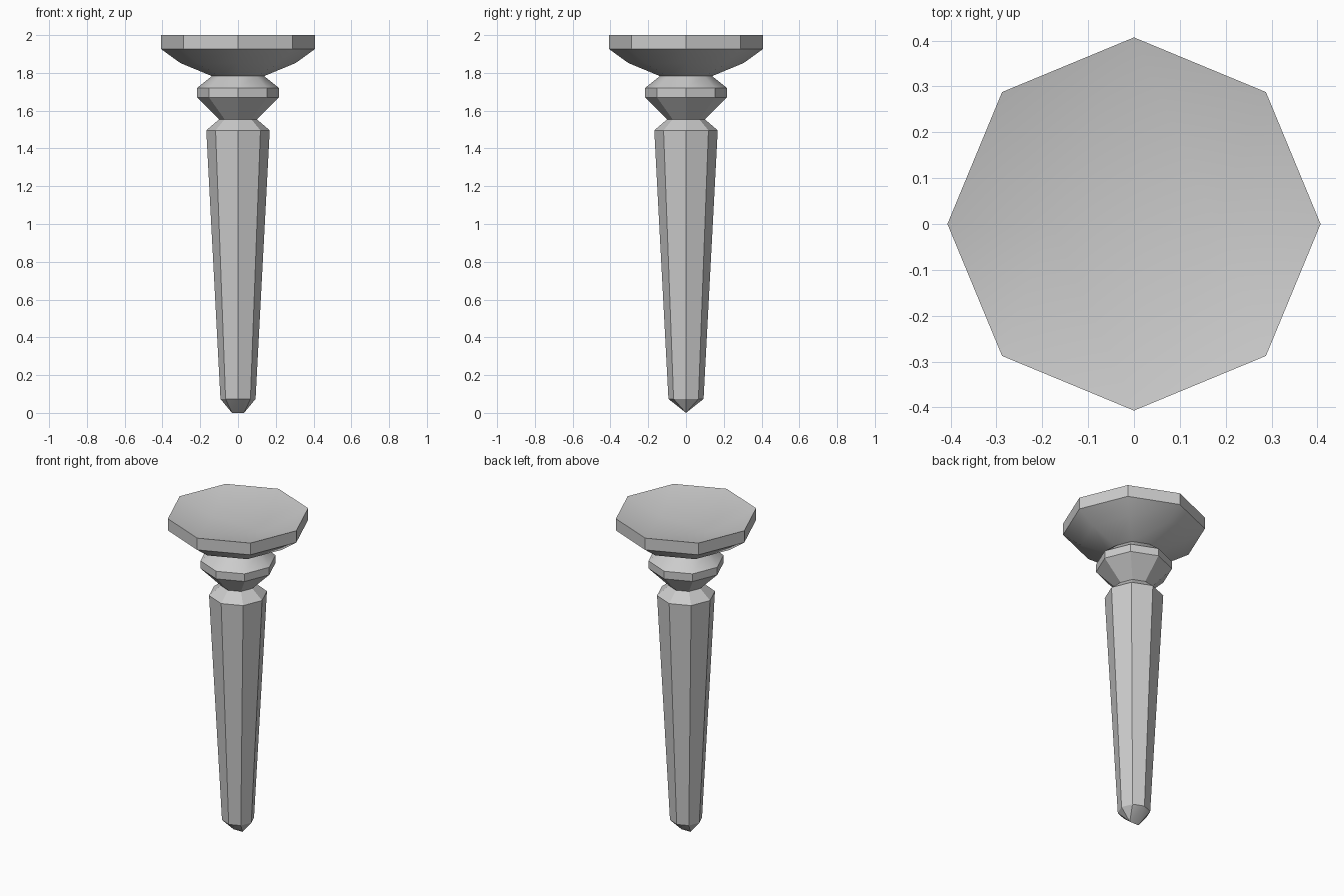
import bpy, bmesh, math

if "Cube" in bpy.data.objects:
    bpy.data.objects.remove(bpy.data.objects["Cube"])

SIDES = 8


def turned_part(name, profile, ridge=None):
    """Eight-sided lathe of (radius, z) points from low to high.
    ridge = (ring index, half length, z) closes that ring onto a short edge along x."""
    bm = bmesh.new()
    rings = []
    for r, z in profile:
        rings.append([bm.verts.new((r * math.cos(math.tau * i / SIDES),
                                    r * math.sin(math.tau * i / SIDES), z))
                      for i in range(SIDES)])
    for low, high in zip(rings, rings[1:]):
        for i in range(SIDES):
            j = (i + 1) % SIDES
            bm.faces.new((low[i], low[j], high[j], high[i]))
    if ridge:
        index, half, z = ridge
        v = rings[index]
        right = bm.verts.new((half, 0, z))
        left = bm.verts.new((-half, 0, z))
        caps = []
        for a, b, tip in ((7, 0, right), (0, 1, right), (3, 4, left), (4, 5, left)):
            caps.append((v[a], v[b], tip))
        # long sides: two corner triangles and a middle one
        for a, b, c, s, e in ((1, 2, 3, right, left), (5, 6, 7, left, right)):
            caps += [(v[a], v[b], s), (v[b], v[c], e), (v[b], e, s)]
        for f in caps:
            bm.faces.new(f if index == -1 else f[::-1])
    mesh = bpy.data.meshes.new(name)
    bm.to_mesh(mesh)
    bm.free()
    obj = bpy.data.objects.new(name, mesh)
    bpy.context.collection.objects.link(obj)
    bpy.ops.object.select_all(action='DESELECT')
    obj.select_set(True)
    bpy.context.view_layer.objects.active = obj
    bpy.ops.object.shade_smooth_by_angle(angle=math.radians(30))
    return obj


# Tapered shaft with a chisel-like tip
turned_part("shaft", [(0.093, 0.074), (0.168, 1.496), (0.10, 1.554)],
            ridge=(0, 0.032, 0.0))

# Faceted collar between the two necks
turned_part("collar", [(0.10, 1.554), (0.218, 1.671), (0.218, 1.719), (0.138, 1.783)])

# Wide head with a shallow dished top
turned_part("head", [(0.138, 1.783), (0.305, 1.852), (0.407, 1.926), (0.407, 2.0)],
            ridge=(-1, 0.18, 1.935))
